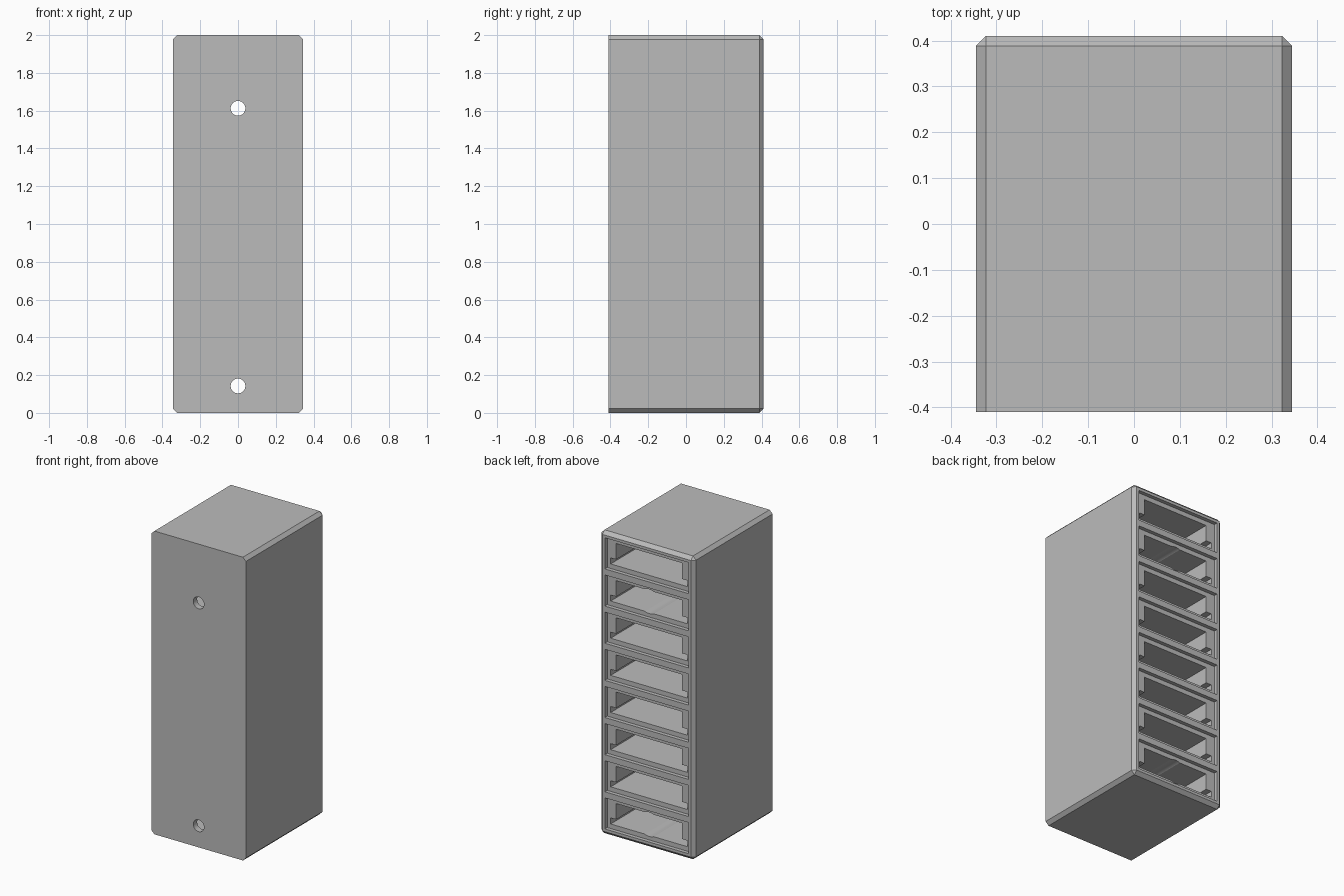
import bpy, bmesh, math
from mathutils import Matrix

W, D, H = 0.345, 0.41, 2.0         # half width, half depth, height
WALL, PITCH, COUNT = 0.04, 0.245, 8
SLOT_H = PITCH - WALL
LIP = 0.025                        # depth of the recess around each slot
CHAMFER = 0.022

old = bpy.data.objects.get("Cube")
if old:
    bpy.data.objects.remove(old, do_unlink=True)

grey = bpy.data.materials.new("plain_grey")
grey.use_nodes = True
colour = (0.5, 0.5, 0.5, 1)
grey.diffuse_color = colour
grey.node_tree.nodes["Principled BSDF"].inputs["Base Color"].default_value = colour


def make_object(name, bm):
    bmesh.ops.recalc_face_normals(bm, faces=bm.faces)
    mesh = bpy.data.meshes.new(name)
    bm.to_mesh(mesh)
    bm.free()
    mesh.materials.append(grey)
    obj = bpy.data.objects.new(name, mesh)
    bpy.context.collection.objects.link(obj)
    return obj


def add_prism(bm, profile, y0, y1):
    """Extrude an x-z outline along y."""
    face = bm.faces.new([bm.verts.new((x, y0, z)) for x, z in profile])
    grown = bmesh.ops.extrude_face_region(bm, geom=[face])["geom"]
    verts = [g for g in grown if isinstance(g, bmesh.types.BMVert)]
    bmesh.ops.translate(bm, verts=verts, vec=(0, y1 - y0, 0))


def add_bore(bm, z, radius, y0, y1):
    """Cylinder along y."""
    place = Matrix.Translation((0, (y0 + y1) / 2, z)) @ Matrix.Rotation(math.pi / 2, 4, 'X')
    bmesh.ops.create_cone(bm, cap_ends=True, segments=32, radius1=radius,
                          radius2=radius, depth=y1 - y0, matrix=place)


# Outer case, chamfered everywhere but around the flat front
bm = bmesh.new()
add_prism(bm, [(-W, 0), (W, 0), (W, H), (-W, H)], -D, D)
edges = [e for e in bm.edges if max(v.co.y for v in e.verts) > 0]
bmesh.ops.bevel(bm, geom=edges, offset=CHAMFER, segments=1, affect='EDGES')
case = make_object("slotted_case", bm)

# Cutters: shallow recesses, cavities widened at the floor, and screw bores
recess, cavity, access, screws = (bmesh.new() for _ in range(4))
rx = W - WALL
inner, wide = 0.24, 0.28
for i in range(COUNT):
    z = WALL + i * PITCH
    add_prism(recess, [(-rx, z), (rx, z), (rx, z + SLOT_H), (-rx, z + SLOT_H)],
              D - LIP, D + 0.1)
    floor, ledge, top = z + 0.03, z + 0.07, z + SLOT_H - 0.03
    half = [(wide, floor), (wide, ledge), (inner, ledge), (inner, top)]
    add_prism(cavity, half + [(-x, h) for x, h in reversed(half)],
              -D + WALL, D - LIP / 2)
    if i in (0, COUNT - 2):
        mid = z + SLOT_H / 2
        add_bore(access, mid, 0.08, -D + WALL, D + 0.05)
        add_bore(screws, mid, 0.039, -D - 0.1, 0)

cutters = []
for name, cut in (("recess_cutter", recess), ("cavity_cutter", cavity),
                  ("access_cutter", access), ("screw_cutter", screws)):
    obj = make_object(name, cut)
    obj.hide_render = True
    mod = case.modifiers.new(name, 'BOOLEAN')
    mod.operation, mod.solver, mod.object = 'DIFFERENCE', 'EXACT', obj
    cutters.append(obj)

# Bake the cuts and drop the helpers
bpy.context.view_layer.update()
graph = bpy.context.evaluated_depsgraph_get()
baked = bpy.data.meshes.new_from_object(case.evaluated_get(graph))
case.modifiers.clear()
case.data = baked
for obj in cutters:
    bpy.data.objects.remove(obj, do_unlink=True)

# Round bores read smooth, all else stays crisp
bpy.ops.object.select_all(action='DESELECT')
case.select_set(True)
bpy.context.view_layer.objects.active = case
bpy.ops.object.shade_smooth_by_angle(angle=math.radians(25))
